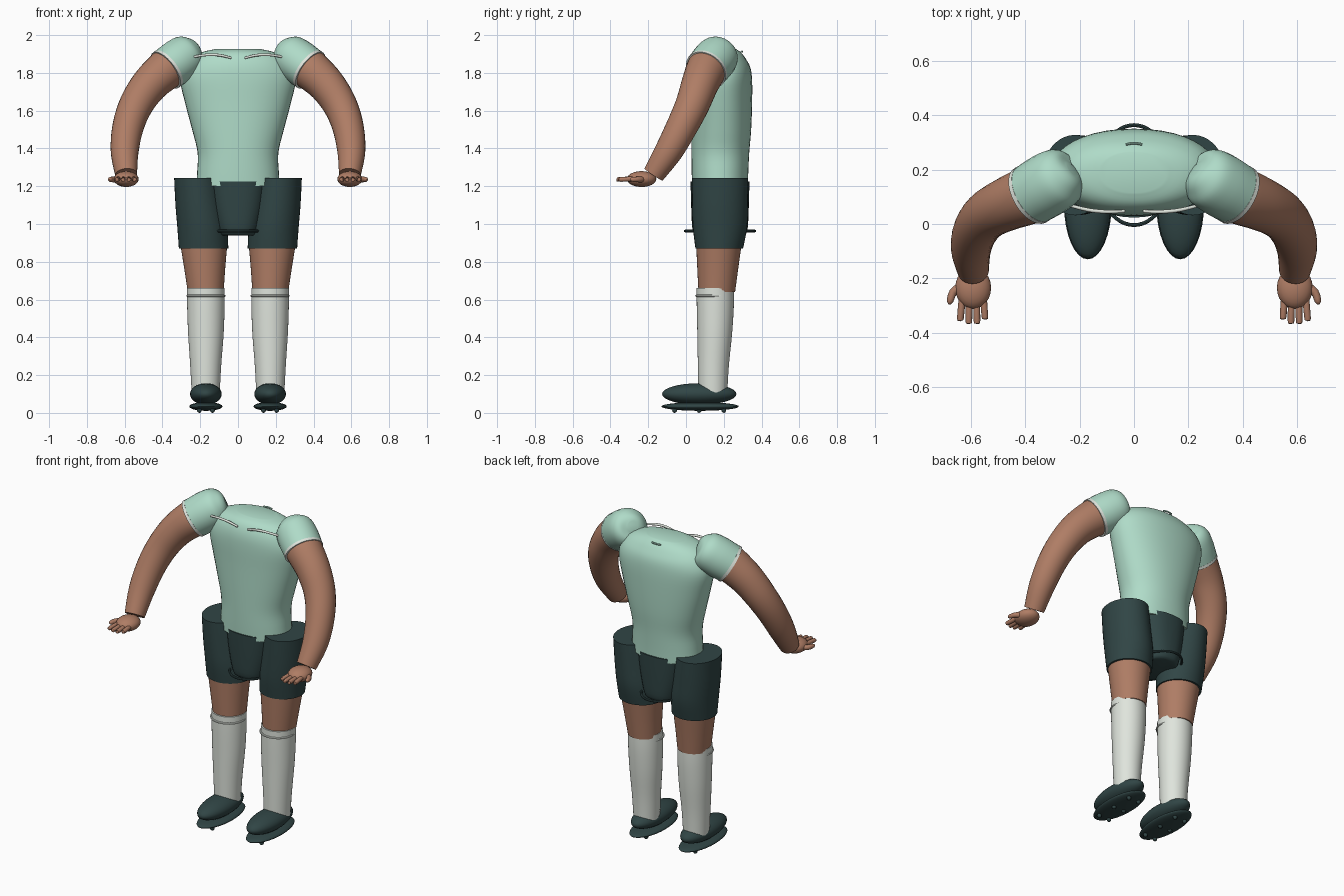
import bpy, bmesh, math
from mathutils import Vector, Matrix

if "Cube" in bpy.data.objects:
    bpy.data.objects.remove(bpy.data.objects["Cube"])


def material(name, rgb):
    m = bpy.data.materials.new(name)
    m.diffuse_color = (*rgb, 1)
    m.use_nodes = True
    m.node_tree.nodes["Principled BSDF"].inputs["Base Color"].default_value = m.diffuse_color
    return m


MINT = material("mint shirt", (0.43, 0.71, 0.58))
SKIN = material("skin", (0.43, 0.205, 0.13))
DARK = material("dark green", (0.03, 0.06, 0.06))
WHITE = material("off white", (0.74, 0.78, 0.72))


def finish(name, bm, mat, angle=40):
    bmesh.ops.recalc_face_normals(bm, faces=bm.faces)
    me = bpy.data.meshes.new(name)
    bm.to_mesh(me)
    bm.free()
    ob = bpy.data.objects.new(name, me)
    bpy.context.collection.objects.link(ob)
    me.materials.append(mat)
    bpy.ops.object.select_all(action='DESELECT')
    ob.select_set(True)
    bpy.context.view_layer.objects.active = ob
    bpy.ops.object.shade_smooth_by_angle(angle=math.radians(angle))
    return ob


def smooth_keys(keys, steps):
    """Catmull-Rom interpolation of a list of number tuples."""
    out = []
    for i in range(len(keys) - 1):
        a, b, c, d = (keys[max(0, min(len(keys) - 1, i + k))] for k in (-1, 0, 1, 2))
        for s in range(steps):
            t = s / steps
            out.append(tuple(0.5 * (2 * q + (r - p) * t + (2 * p - 5 * q + 4 * r - w) * t * t
                                    + (3 * q - p - 3 * r + w) * t ** 3)
                             for p, q, r, w in zip(a, b, c, d)))
    return out + [tuple(keys[-1])]


def skin_rings(name, rings, mat, closed=False):
    bm = bmesh.new()
    vs = [[bm.verts.new(p) for p in r] for r in rings]
    n = len(vs[0])
    pairs = list(zip(vs, vs[1:])) + ([(vs[-1], vs[0])] if closed else [])
    for a, b in pairs:
        for i in range(n):
            j = (i + 1) % n
            bm.faces.new((a[i], a[j], b[j], b[i]))
    if not closed:
        bm.faces.new(vs[0])
        bm.faces.new(vs[-1])
    return finish(name, bm, mat)


def loft(name, keys, mat, steps=4, n=40, power=2.0):
    """Upright body from (z, cx, cy, rx, ry) sections."""
    def sup(v):
        return math.copysign(abs(v) ** (2 / power), v)
    rings = []
    for z, cx, cy, rx, ry in smooth_keys(keys, steps):
        rings.append([(cx + rx * sup(math.cos(math.tau * i / n)),
                       cy + ry * sup(math.sin(math.tau * i / n)), z) for i in range(n)])
    return skin_rings(name, rings, mat)


def tube(name, keys, mat, steps=5, n=28, side=1):
    """Round limb through (x, y, z, radius) points."""
    pts = [(Vector((k[0] * side, k[1], k[2])), max(k[3], 0.001)) for k in smooth_keys(keys, steps)]
    rings = []
    for i, (p, r) in enumerate(pts):
        d = (pts[min(i + 1, len(pts) - 1)][0] - pts[max(i - 1, 0)][0]).normalized()
        u = d.cross(Vector((0.35, 0.8, 0.45))).normalized()
        if abs(d.dot(Vector((0.35, 0.8, 0.45)))) > 0.97:
            u = d.cross(Vector((1, 0, 0))).normalized()
        v = d.cross(u)
        rings.append([p + r * (u * math.cos(math.tau * k / n) + v * math.sin(math.tau * k / n))
                      for k in range(n)])
    return skin_rings(name, rings, mat)


def ball(name, c, r, mat, seg=32):
    bm = bmesh.new()
    bmesh.ops.create_uvsphere(bm, u_segments=seg, v_segments=seg // 2, radius=1,
                              matrix=Matrix.Translation(c) @ Matrix.Diagonal((*r, 1)))
    return finish(name, bm, mat, 60)


def hoop(name, c, rx, ry, thick, mat, n=48):
    """Flat elliptical ring."""
    rings = []
    for i in range(n):
        a = math.tau * i / n
        rings.append([(c[0] + (rx + thick * math.cos(b)) * math.cos(a),
                       c[1] + (ry + thick * math.cos(b)) * math.sin(a),
                       c[2] + thick * math.sin(b)) for b in (math.tau * k / 8 for k in range(8))])
    return skin_rings(name, rings, mat, closed=True)


# Shirt body
loft("shirt_body", [(1.20, 0, 0.18, 0.222, 0.148), (1.28, 0, 0.18, 0.216, 0.150),
                    (1.38, 0, 0.182, 0.214, 0.153), (1.50, 0, 0.187, 0.243, 0.158),
                    (1.64, 0, 0.19, 0.28, 0.160), (1.76, 0, 0.19, 0.306, 0.160),
                    (1.83, 0, 0.188, 0.29, 0.152), (1.88, 0, 0.183, 0.25, 0.130),
                    (1.91, 0, 0.183, 0.19, 0.105), (1.926, 0, 0.19, 0.12, 0.075)], MINT, power=2.15)
# Small neck seam
tube("neck_seam", [(-0.03, 0.293, 1.912, 0.005), (0, 0.298, 1.913, 0.005),
                   (0.03, 0.293, 1.912, 0.005)], MINT, n=8)

# Shorts centre and hem ring
loft("shorts_centre", [(0.94, 0, 0.18, 0.10, 0.125), (0.965, 0, 0.18, 0.112, 0.145),
                       (1.08, 0, 0.18, 0.14, 0.152), (1.225, 0, 0.18, 0.16, 0.156)], DARK, power=2.5)
hoop("shorts_hem_ring", (0, 0.18, 0.963), 0.131, 0.184, 0.007, DARK)

for s, tag in ((1, "left"), (-1, "right")):
    # Shorts leg, bare leg and sock
    loft("shorts_leg_" + tag, [(0.87, s * 0.182, 0.176, 0.131, 0.126), (0.98, s * 0.189, 0.18, 0.132, 0.143),
                               (1.10, s * 0.203, 0.18, 0.128, 0.147),
                               (1.243, s * 0.217, 0.18, 0.121, 0.148)], DARK)
    loft("bare_leg_" + tag, [(0.64, s * 0.171, 0.163, 0.095, 0.097), (0.76, s * 0.176, 0.168, 0.108, 0.108),
                             (0.89, s * 0.181, 0.174, 0.124, 0.120)], SKIN)
    loft("sock_" + tag, [(0.10, s * 0.171, 0.142, 0.074, 0.076), (0.25, s * 0.171, 0.145, 0.082, 0.082),
                         (0.42, s * 0.170, 0.152, 0.094, 0.092), (0.56, s * 0.170, 0.155, 0.099, 0.098),
                         (0.66, s * 0.171, 0.155, 0.100, 0.099)], WHITE)
    hoop("sock_band_" + tag, (s * 0.17, 0.146, 0.62), 0.098, 0.092, 0.006, WHITE)

    # Shoe, sole and studs
    ball("shoe_" + tag, (s * 0.17, 0.07, 0.1), (0.084, 0.197, 0.057), DARK)
    ball("sole_" + tag, (s * 0.17, 0.075, 0.034), (0.088, 0.205, 0.023), DARK)
    for k, y in enumerate((-0.06, 0.07, 0.2)):
        for dx in (-0.035, 0.035):
            ball(f"stud_{tag}_{k}", (s * 0.17 + dx, y, 0.014), (0.013, 0.013, 0.014), DARK, 12)

    # Sleeve with pale trim
    tube("sleeve_" + tag, [(0.225, 0.20, 1.925, 0.03), (0.236, 0.192, 1.919, 0.075), (0.265, 0.176, 1.899, 0.108),
                           (0.315, 0.146, 1.863, 0.117), (0.378, 0.108, 1.818, 0.114)], MINT, side=s)
    tube("sleeve_trim_" + tag, [(0.371, 0.112, 1.823, 0.1155), (0.383, 0.105, 1.814, 0.1155)],
         WHITE, steps=1, side=s)

    # Arm
    tube("arm_" + tag, [(0.33, 0.137, 1.855, 0.106), (0.385, 0.107, 1.815, 0.107), (0.47, 0.072, 1.735, 0.098),
                        (0.54, 0.033, 1.63, 0.090), (0.582, -0.022, 1.515, 0.083),
                        (0.600, -0.092, 1.385, 0.074), (0.592, -0.172, 1.262, 0.058)], SKIN, side=s)

    # Hand, fingers and thumb
    ball("palm_" + tag, (s * 0.592, -0.235, 1.238), (0.066, 0.078, 0.042), SKIN, 24)
    for k, (x0, x1, y1) in enumerate(((0.555, 0.549, -0.352), (0.580, 0.578, -0.368),
                                      (0.606, 0.608, -0.368), (0.631, 0.639, -0.358))):
        tube(f"finger_{tag}_{k}", [(x0, -0.26, 1.24, 0.013), (x1, y1 + 0.012, 1.236, 0.0125),
                                   (x1, y1 + 0.003, 1.236, 0.008), (x1, y1, 1.236, 0.001)],
             SKIN, steps=2, n=12, side=s)
    tube("thumb_" + tag, [(0.63, -0.225, 1.236, 0.017), (0.665, -0.25, 1.236, 0.015),
                          (0.677, -0.285, 1.236, 0.012), (0.678, -0.297, 1.236, 0.002)],
         SKIN, steps=3, n=12, side=s)

    # Collar piping across the chest
    tube("collar_piping_" + tag, [(0.035, 0.047, 1.879, 0.006), (0.10, 0.045, 1.894, 0.007),
                                  (0.17, 0.052, 1.895, 0.007), (0.25, 0.072, 1.882, 0.006)],
         WHITE, n=10, side=s)
